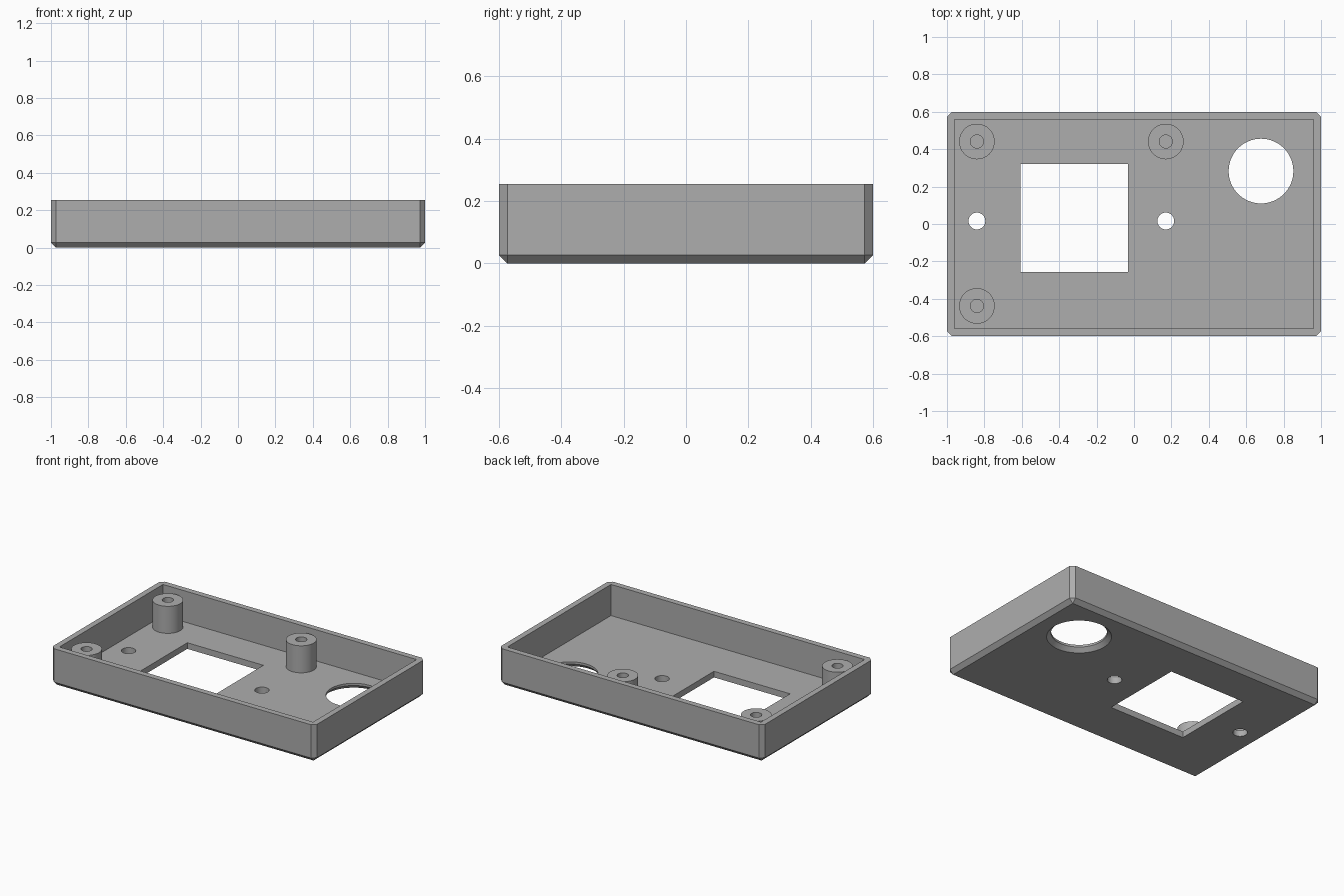
import bpy
import bmesh
from math import radians, tau
from mathutils import Matrix, Vector

if "Cube" in bpy.data.objects:
    bpy.data.objects.remove(bpy.data.objects["Cube"])

HEIGHT, FLOOR, CHAMFER, POST_TOP = 0.255, 0.042, 0.027, 0.227

grey = bpy.data.materials.new("plain grey")
grey.use_nodes = True
grey.diffuse_color = (0.42, 0.42, 0.42, 1)
grey.node_tree.nodes["Principled BSDF"].inputs["Base Color"].default_value = grey.diffuse_color


def finish(name, bm):
    bmesh.ops.recalc_face_normals(bm, faces=bm.faces)
    mesh = bpy.data.meshes.new(name)
    bm.to_mesh(mesh)
    bm.free()
    mesh.materials.append(grey)
    obj = bpy.data.objects.new(name, mesh)
    bpy.context.collection.objects.link(obj)
    return obj


def box(low, high):
    bm = bmesh.new()
    low, high = Vector(low), Vector(high)
    bmesh.ops.create_cube(bm, size=1, matrix=Matrix.Translation((low + high) / 2)
                          @ Matrix.Diagonal((high - low).to_4d()))
    return bm


def lathe(profile, x, y, closed=False, steps=64):
    """Revolve (radius, z) points about the vertical line through x, y."""
    bm = bmesh.new()
    verts = [bm.verts.new((x + r, y, z)) for r, z in profile]
    edges = [bm.edges.new(pair) for pair in zip(verts, verts[1:])]
    if closed:
        edges.append(bm.edges.new((verts[-1], verts[0])))
    bmesh.ops.spin(bm, geom=verts + edges, cent=(x, y, 0), axis=(0, 0, 1),
                   angle=tau, steps=steps, use_duplicate=False)
    bmesh.ops.remove_doubles(bm, verts=bm.verts, dist=0.0001)
    return bm


def cut(target, cutter):
    mod = target.modifiers.new(cutter.name, "BOOLEAN")
    mod.operation, mod.solver, mod.object = "DIFFERENCE", "EXACT", cutter
    bpy.context.view_layer.objects.active = target
    bpy.ops.object.modifier_apply(modifier=mod.name)
    bpy.data.objects.remove(cutter)


def smooth(obj):
    bpy.ops.object.select_all(action="DESELECT")
    obj.select_set(True)
    bpy.context.view_layer.objects.active = obj
    bpy.ops.object.shade_smooth_by_angle(angle=radians(30))


# Tray: block chamfered on every edge except the rim
bm = box((-1, -0.6, 0), (1, 0.6, HEIGHT))
edges = [e for e in bm.edges if any(v.co.z < 0.01 for v in e.verts)]
bmesh.ops.bevel(bm, geom=edges, offset=CHAMFER, segments=1, affect="EDGES")
tray = finish("tray", bm)

# Hollow and square window
cut(tray, finish("hollow_cutter", box((-0.96, -0.56, FLOOR), (0.96, 0.56, 1))))
cut(tray, finish("window_cutter", box((-0.608, -0.257, -1), (-0.032, 0.32, 0.1))))

# Large round opening, flared on the underside
R = 0.173
flare = [(0, -CHAMFER), (R + 2 * CHAMFER, -CHAMFER), (R, CHAMFER), (R, 0.1), (0, 0.1)]
cut(tray, finish("opening_cutter", lathe(flare, 0.679, 0.283)))

# Two small through holes
for x in (-0.84, 0.17):
    pin = [(0, -0.1), (0.045, -0.1), (0.045, 0.1), (0, 0.1)]
    cut(tray, finish("hole_cutter", lathe(pin, x, 0.016, steps=32)))
smooth(tray)

# Hollow screw posts standing on the floor
tube = [(0.035, FLOOR), (0.035, POST_TOP), (0.095, POST_TOP), (0.095, FLOOR)]
for name, x, y in (("back_right_post", -0.84, 0.441),
                   ("back_left_post", 0.17, 0.441),
                   ("front_right_post", -0.84, -0.438)):
    smooth(finish(name, lathe(tube, x, y, closed=True)))
